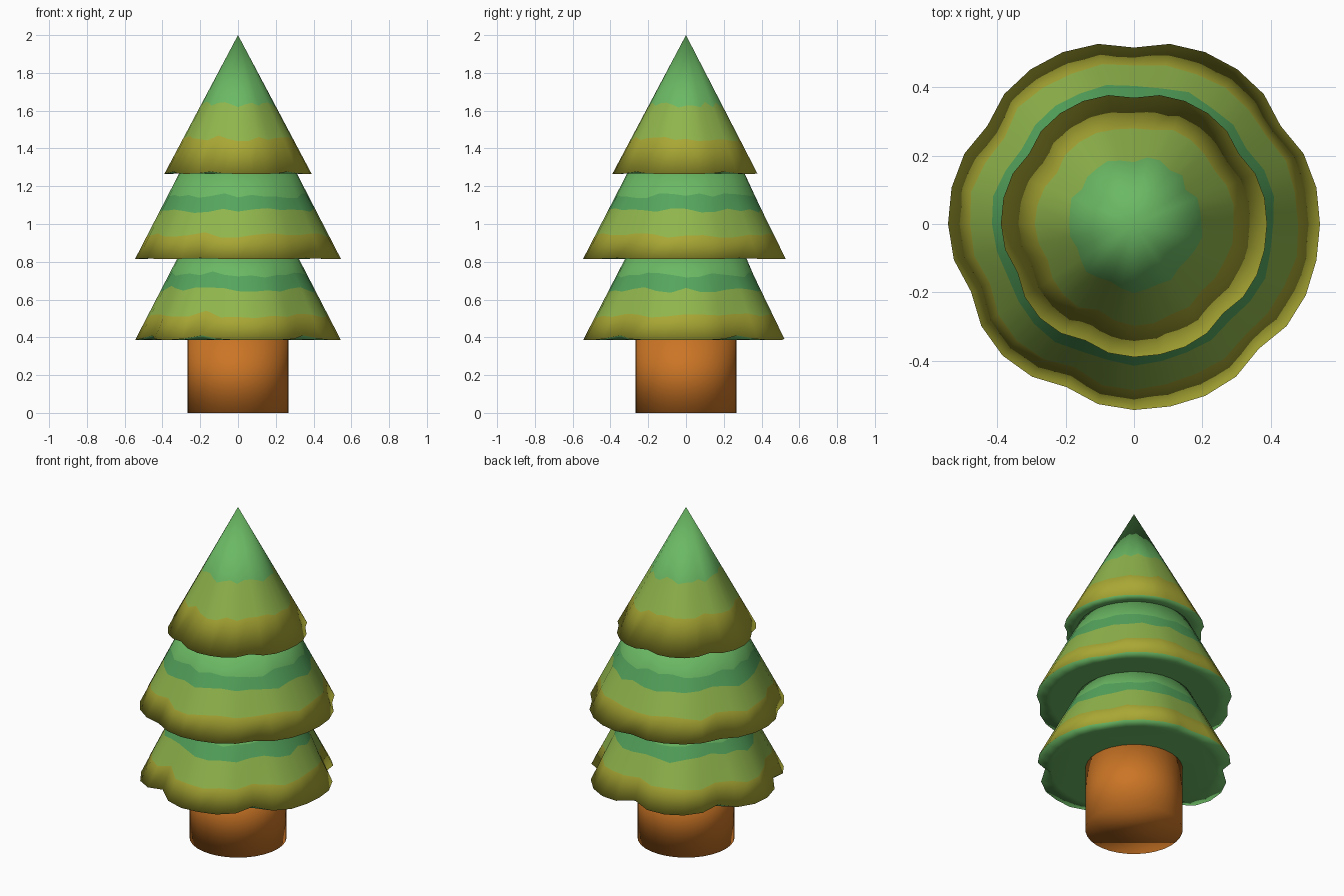
import bpy, bmesh, math, random

if "Cube" in bpy.data.objects:
    bpy.data.objects.remove(bpy.data.objects["Cube"])

random.seed(4)
N = 32
DENTS = (3, 8, 13, 18, 22, 28)      # scallop positions around the skirts


def material(name, rgb):
    lin = [((c / 255 + 0.055) / 1.055) ** 2.4 for c in rgb]
    m = bpy.data.materials.new(name)
    m.diffuse_color = (*lin, 1)
    m.use_nodes = True
    m.node_tree.nodes["Principled BSDF"].inputs["Base Color"].default_value = m.diffuse_color
    return m


GREEN = material("leaf green", (107, 185, 100))
TEAL = material("deep leaf green", (85, 165, 93))
LIME = material("yellow green", (144, 181, 76))
OLIVE = material("olive yellow", (168, 167, 52))
BROWN = material("trunk brown", (203, 117, 37))
LEAF = [GREEN, TEAL, LIME, OLIVE]


def finish(name, bm, mats):
    bmesh.ops.recalc_face_normals(bm, faces=bm.faces)
    for f in bm.faces:
        f.smooth = True
    me = bpy.data.meshes.new(name)
    bm.to_mesh(me)
    bm.free()
    for m in mats:
        me.materials.append(m)
    ob = bpy.data.objects.new(name, me)
    bpy.context.collection.objects.link(ob)
    return ob


def fold(i):
    # 1 in the middle of a scallop, fading to its neighbours
    d = min(min((i - k) % N, (k - i) % N) for k in DENTS)
    return (1.0, 0.25)[d] if d < 2 else 0.0


def skirt(name, z0, r0, z1, r1, bands, depth, lift):
    """Cone tier; bands = (height, colour index below that height), going up."""
    bm = bmesh.new()

    def ring(z, wobble=0.0):
        out = []
        for i in range(N):
            a = math.tau * i / N
            zz = z + random.uniform(-wobble, wobble)
            t = (zz - z0) / (z1 - z0)
            w = fold(i) * max(0, 1 - t)
            r = r0 + (r1 - r0) * t - depth * w
            out.append(bm.verts.new((r * math.cos(a), r * math.sin(a), zz + lift * w)))
        return out

    def bridge(a, b, mat):
        for i in range(N):
            j = (i + 1) % N
            bm.faces.new((a[i], a[j], b[j], b[i])).material_index = mat

    rim = ring(z0)
    low = rim
    for z, mat in bands:
        high = ring(z, 0.014)
        bridge(low, high, mat)
        low = high
    # upper part: pointed tip, or a flat top hidden in the tier above
    if r1 == 0:
        tip = bm.verts.new((0, 0, z1))
        for i in range(N):
            bm.faces.new((low[i], low[(i + 1) % N], tip))
    else:
        top = ring(z1)
        bridge(low, top, 0)
        bm.faces.new(top)
    # underside
    inner = [bm.verts.new((0.84 * r0 * math.cos(math.tau * i / N),
                           0.84 * r0 * math.sin(math.tau * i / N), z0 + 0.002))
             for i in range(N)]
    bridge(inner, rim, 0)
    bm.faces.new(inner)
    return finish(name, bm, LEAF)


# Trunk
bm = bmesh.new()
bmesh.ops.create_cone(bm, cap_ends=True, segments=N, radius1=0.267, radius2=0.267,
                      depth=0.395)
bmesh.ops.translate(bm, vec=(0, 0, 0.1975), verts=bm.verts)
finish("trunk", bm, [BROWN])

# Foliage tiers
skirt("lower_foliage", 0.385, 0.545, 0.83, 0.315,
      ((0.51, 3), (0.65, 2), (0.73, 1)), 0.055, 0.025)
skirt("middle_foliage", 0.815, 0.545, 1.29, 0.30,
      ((0.94, 3), (1.07, 2), (1.15, 1)), 0.028, 0.004)
skirt("top_foliage", 1.265, 0.39, 2.0, 0.0,
      ((1.45, 3), (1.63, 2)), 0.02, 0.012)
